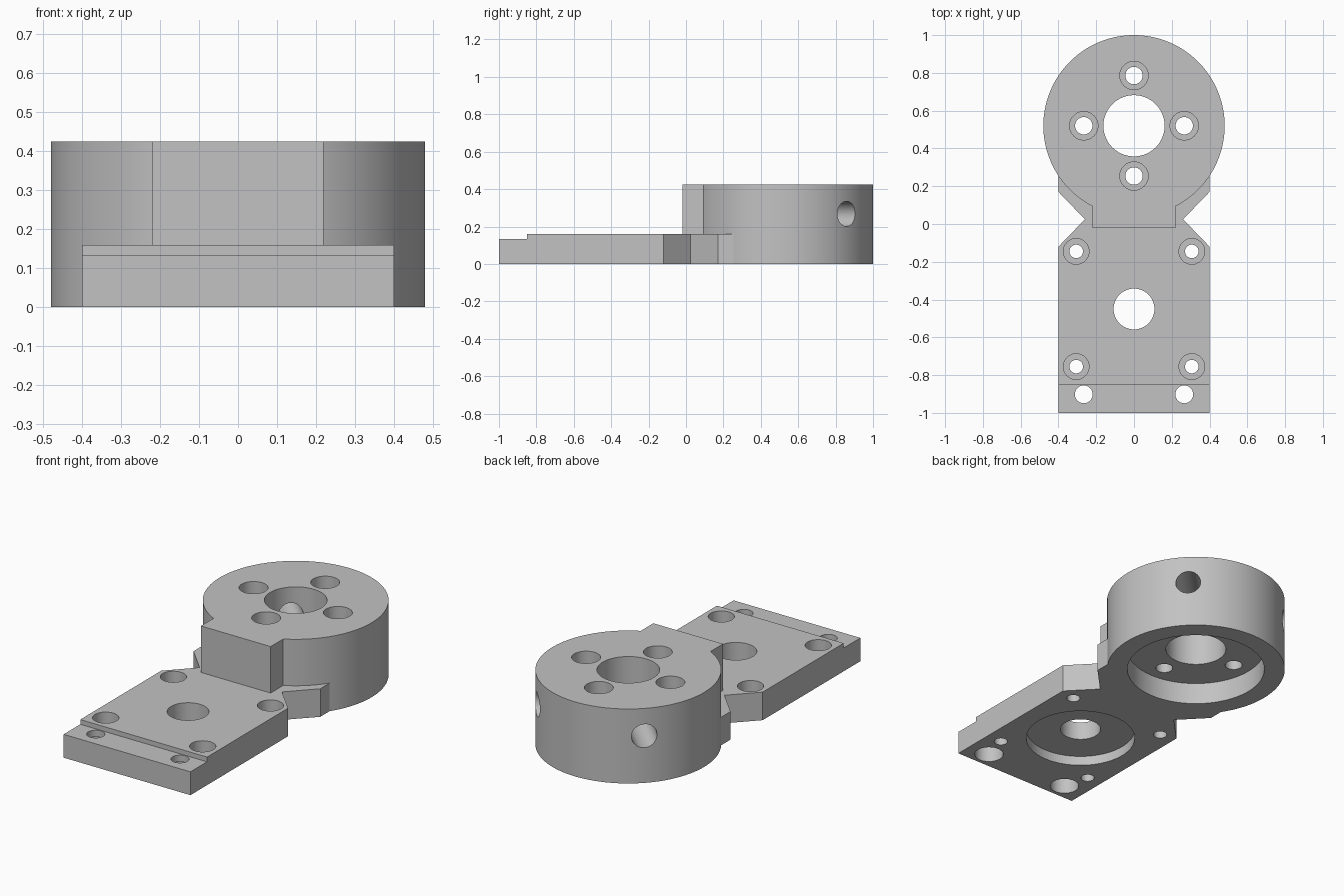
import bpy, bmesh, math
from mathutils import Matrix, Vector

cube = bpy.data.objects.get("Cube")
if cube:
    bpy.data.objects.remove(cube, do_unlink=True)

grey = bpy.data.materials.new("satin grey")
grey.use_nodes = True
grey.diffuse_color = (0.54, 0.54, 0.54, 1)
grey.node_tree.nodes["Principled BSDF"].inputs["Base Color"].default_value = grey.diffuse_color


def to_object(name, bm):
    bmesh.ops.recalc_face_normals(bm, faces=bm.faces)
    mesh = bpy.data.meshes.new(name)
    bm.to_mesh(mesh)
    bm.free()
    mesh.materials.append(grey)
    obj = bpy.data.objects.new(name, mesh)
    bpy.context.collection.objects.link(obj)
    return obj


def prism(name, outline, z0, z1):
    bm = bmesh.new()
    face = bm.faces.new([bm.verts.new((x, y, z0)) for x, y in outline])
    top = bmesh.ops.extrude_face_region(bm, geom=[face])["geom"]
    bmesh.ops.translate(bm, vec=(0, 0, z1 - z0),
                        verts=[v for v in top if isinstance(v, bmesh.types.BMVert)])
    return to_object(name, bm)


def rod(name, start, end, radius, sides=48):
    start, end = Vector(start), Vector(end)
    axis = end - start
    bm = bmesh.new()
    turn = axis.to_track_quat("Z", "Y").to_matrix().to_4x4()
    bmesh.ops.create_cone(bm, cap_ends=True, segments=sides, radius1=radius, radius2=radius,
                          depth=axis.length,
                          matrix=Matrix.Translation((start + end) / 2) @ turn)
    return to_object(name, bm)


def combine(target, tool, operation):
    mod = target.modifiers.new("combine", "BOOLEAN")
    mod.operation, mod.solver, mod.object = operation, "EXACT", tool
    bpy.context.view_layer.objects.active = target
    bpy.ops.object.modifier_apply(modifier=mod.name)
    bpy.data.objects.remove(tool, do_unlink=True)


def bore(x, y, z0, z1, radius, sides=48):
    combine(bracket, rod("bore_cutter", (x, y, z0), (x, y, z1), radius, sides), "DIFFERENCE")


HUB_Y, HUB_R, TOP = 0.52, 0.48, 0.425
PLATE, STEP, OUT = 0.16, 0.133, 0.1

# Base plate with a V notch on each side
right = [(0.4, -1), (0.4, -0.12), (0.26, 0.025), (0.4, 0.17), (0.4, 0.45)]
bracket = prism("mounting_bracket", right + [(-x, y) for x, y in reversed(right)], 0, PLATE)

# Round hub and the squared block in front of it
combine(bracket, rod("hub", (0, HUB_Y, 0), (0, HUB_Y, TOP), HUB_R, 128), "UNION")
combine(bracket, prism("hub_block", [(-0.22, -0.02), (0.22, -0.02), (0.22, 0.3), (-0.22, 0.3)],
                       0, TOP), "UNION")

# Lowered front ledge
combine(bracket, prism("ledge_cutter", [(-0.6, -1.2), (0.6, -1.2), (0.6, -0.85), (-0.6, -0.85)],
                       STEP, TOP), "DIFFERENCE")

# Hub recess underneath and central bore
bore(0, HUB_Y, -OUT, 0.125, 0.37, 96)
bore(0, HUB_Y, 0, TOP + OUT, 0.162, 80)

# Plate recess underneath and central bore
bore(0, -0.45, -OUT, 0.055, 0.293, 96)
bore(0, -0.45, 0, PLATE + OUT, 0.108, 64)

# Four counterbored hub screw holes
for k in range(4):
    a = k * math.pi / 2
    x, y = 0.266 * math.cos(a), HUB_Y + 0.266 * math.sin(a)
    bore(x, y, 0, TOP + OUT, 0.046)
    bore(x, y, TOP - 0.1, TOP + OUT, 0.075)

for side in (-1, 1):
    # Plate corner screw holes, counterbored from above
    for y in (-0.145, -0.755):
        bore(side * 0.306, y, -OUT, PLATE + OUT, 0.036)
        bore(side * 0.306, y, PLATE - 0.09, PLATE + OUT, 0.068)
    # Ledge screw holes, counterbored from below
    bore(side * 0.266, -0.902, -OUT, PLATE + OUT, 0.047)
    bore(side * 0.266, -0.902, -OUT, 0.095, 0.077)
    # Diagonal set-screw holes from the hub's rear wall into its bore
    d = Vector((side, 1, 0)).normalized()
    centre = Vector((0, HUB_Y, 0.268))
    combine(bracket, rod("set_screw_cutter", centre + d * 0.05, centre + d * 0.6, 0.067),
            "DIFFERENCE")

# Smooth round walls with crisp edges
bpy.ops.object.select_all(action="DESELECT")
bracket.select_set(True)
bpy.context.view_layer.objects.active = bracket
bpy.ops.object.shade_smooth_by_angle(angle=math.radians(30))
